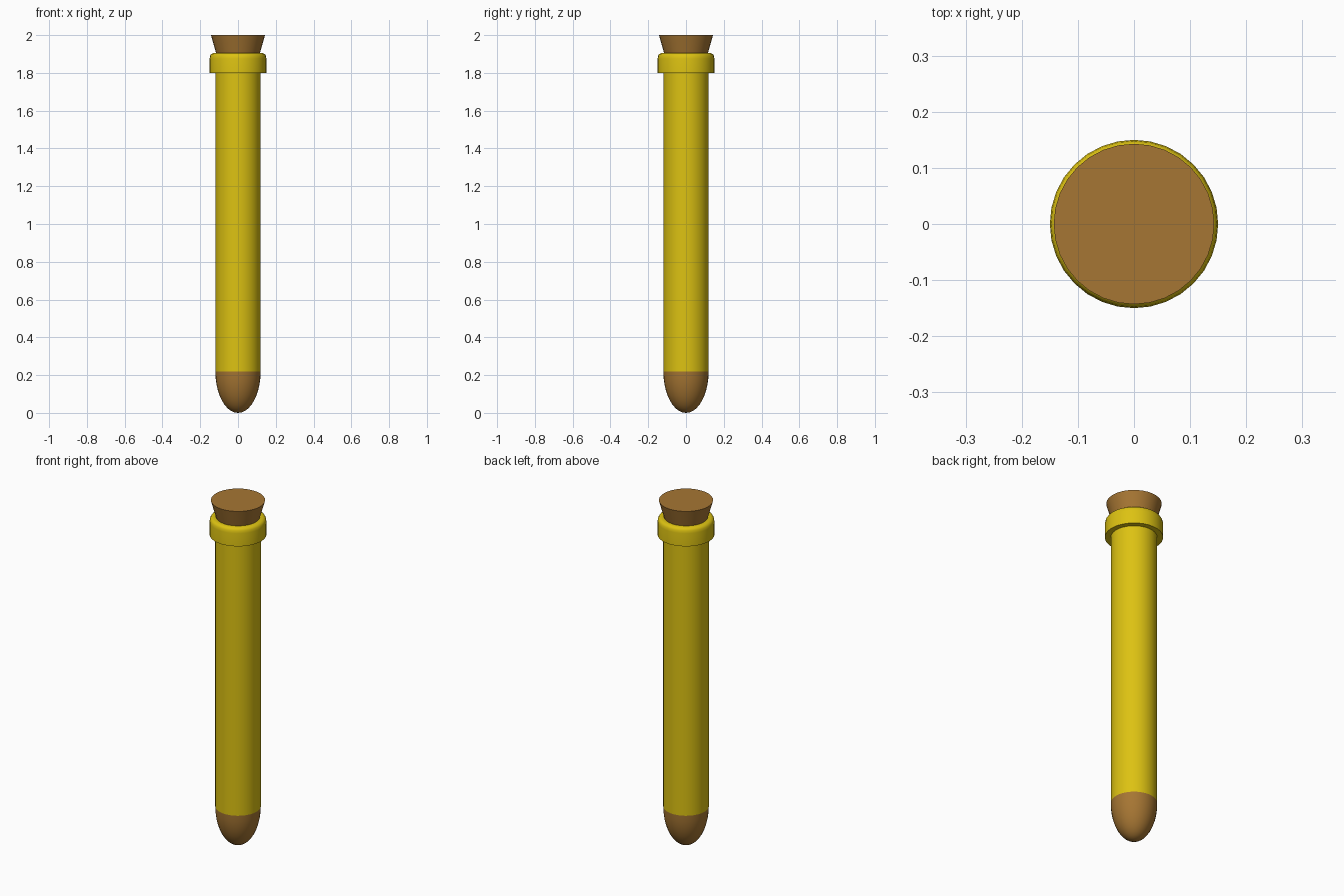
import bpy, bmesh, math

if "Cube" in bpy.data.objects:
    bpy.data.objects.remove(bpy.data.objects["Cube"])

SEG = 32


def material(name, rgb):
    m = bpy.data.materials.new(name)
    m.diffuse_color = (*rgb, 1)
    m.use_nodes = True
    m.node_tree.nodes["Principled BSDF"].inputs["Base Color"].default_value = m.diffuse_color
    return m


def lathe(name, profile, mat, angle=40):
    """Spin an (r, z) profile, listed bottom to top on the outside, around z."""
    bm = bmesh.new()
    rings = []
    for r, z in profile:
        if r == 0:
            rings.append([bm.verts.new((0, 0, z))] * SEG)
        else:
            rings.append([bm.verts.new((r * math.cos(2 * math.pi * i / SEG),
                                        r * math.sin(2 * math.pi * i / SEG), z))
                          for i in range(SEG)])
    for a, b in zip(rings, rings[1:]):
        for i in range(SEG):
            j = (i + 1) % SEG
            bm.faces.new(list(dict.fromkeys((a[i], a[j], b[j], b[i]))))
    bmesh.ops.recalc_face_normals(bm, faces=bm.faces)
    me = bpy.data.meshes.new(name)
    bm.to_mesh(me)
    bm.free()
    me.materials.append(mat)
    ob = bpy.data.objects.new(name, me)
    bpy.context.collection.objects.link(ob)
    bpy.ops.object.select_all(action='DESELECT')
    ob.select_set(True)
    bpy.context.view_layer.objects.active = ob
    bpy.ops.object.shade_smooth_by_angle(angle=math.radians(angle))
    return ob


yellow = material("yellow", (0.72, 0.54, 0.006))
brown = material("brown", (0.38, 0.18, 0.033))

# Rounded tip: half ellipsoid
tip = [(0.12 * math.sin(t), 0.22 * (1 - math.cos(t)))
       for t in (math.pi / 2 * k / 10 for k in range(11))]
tip[0] = (0, 0)
lathe("rounded_tip", tip, brown)

# Long tube
lathe("tube_body", [(0.12, 0.22), (0.12, 1.81)], yellow)

# Collar: flat underside, rounded shoulder
lathe("collar", [(0.115, 1.80), (0.15, 1.80), (0.15, 1.875), (0.148, 1.89),
                 (0.142, 1.90), (0.13, 1.905), (0.112, 1.903)], yellow)

# Tapered stopper
lathe("stopper", [(0, 1.89), (0.112, 1.89), (0.143, 2.0), (0, 2.0)], brown)
